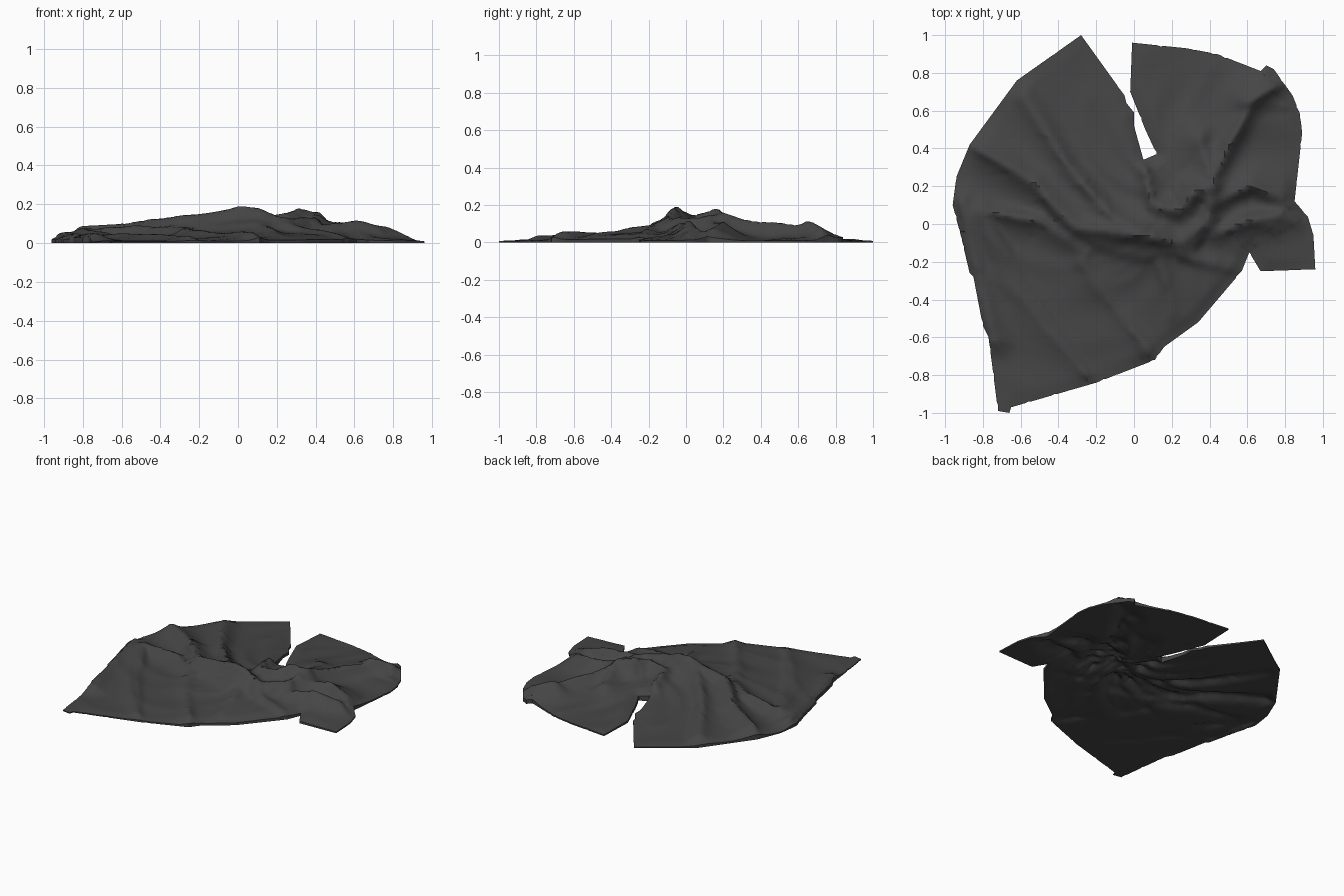
import bpy
import bmesh
import math
from mathutils import Vector, noise

default = bpy.data.objects.get("Cube")
if default:
    bpy.data.objects.remove(default, do_unlink=True)

# Single dark cloth colour
cloth = bpy.data.materials.new("charcoal_cloth")
cloth.use_nodes = True
colour = (.06, .06, .06, 1)
cloth.diffuse_color = colour
cloth.node_tree.nodes["Principled BSDF"].inputs["Base Color"].default_value = colour

# Outer edge of the crumpled sheet, with the slit at the back
OUTLINE = [
    (-.28, 1), (-.05, .68), (-.04, .64), (0, .59), (0, .52), (.05, .34),
    (.12, .37), (.06, .5), (-.02, .7), (-.01, .96), (.28, .93), (.44, .9),
    (.67, .81), (.7, .84), (.74, .82), (.84, .68), (.88, .58), (.89, .48),
    (.85, .12), (.92, .04), (.95, -.06), (.96, -.24), (.67, -.25),
    (.61, -.15), (.57, -.25), (.34, -.52), (.16, -.65), (.11, -.72),
    (-.2, -.84), (-.65, -.97), (-.66, -1), (-.72, -.99), (-.77, -.6),
    (-.8, -.54), (-.85, -.28), (-.87, -.26), (-.92, -.05), (-.96, .1),
    (-.94, .25), (-.87, .42), (-.62, .76),
]
STEP = .02
folds = []
tucks = []


def fold(left_width, right_width, *points):
    """Register a crest line; each side falls away at its own width."""
    folds.append((left_width, right_width, [Vector(p) for p in points]))


def tuck(depth, *points):
    """Register a crisp overlap: soft on the left, a sharp step on the right."""
    tucks.append((.07, .012, [Vector((x, y, depth)) for x, y in points]))


# Big collar roll sweeping round the hollow, steeper on its outside
fold(.17, .09, (-.87, .42, .07), (-.52, .2, .1), (-.3, -.02, .13),
     (.03, -.06, .19), (.25, -.1, .13), (.39, .02, .12), (.42, .2, .13),
     (.35, .45, .1))
# Inner pleats of the hollow
fold(.08, .2, (-.58, .68, .06), (-.35, .3, .1), (-.1, .03, .14), (.1, -.06, .14))
fold(.1, .12, (.05, .3, .1), (.1, .1, .13), (.24, .07, .16), (.32, .17, .19),
     (.4, .2, .15))
# Back right lobe
fold(.06, .15, (.7, .82, .06), (.55, .5, .09), (.42, .25, .12))
fold(.12, .06, (.6, .64, .11), (.8, .76, .07))
# Right side pleats and loose flap
fold(.12, .05, (.42, .1, .11), (.62, .2, .1), (.83, .1, .07))
fold(.05, .12, (.42, -.05, .08), (.6, .02, .11), (.78, .05, .08), (.95, -.03, .01))
# Front skirt pleats
fold(.05, .15, (-.8, .07, .07), (-.6, -.3, .05), (-.22, -.82, .03))
fold(.14, .06, (-.28, -.2, .08), (-.05, -.5, .045), (.1, -.71, .05))
fold(.05, .14, (.15, -.2, .09), (.2, -.48, .04))
fold(.1, .05, (.25, -.17, .1), (.57, -.25, .05))
# Left edge roll
fold(.08, .05, (-.92, .12, .065), (-.84, -.25, .06), (-.75, -.62, .08))
fold(.05, .1, (-.82, .07, .06), (-.5, .02, .09), (-.25, -.15, .09))

# Overlaps round the collar and hollow
tuck(.022, (-.53, .22), (-.42, .05), (-.2, -.12), (.05, -.18), (.3, -.14), (.42, 0))
tuck(.012, (-.6, .66), (-.42, .4), (-.2, .1), (0, -.05), (.2, -.09), (.34, -.03))
tuck(.015, (-.02, .52), (.05, .28), (.1, .05))
tuck(.015, (-.85, .4), (-.7, .33), (-.53, .22))
# Overlaps at the back right and right side
tuck(.018, (.66, .68), (.5, .42), (.43, .25), (.4, .1))
tuck(.015, (.62, .64), (.82, .62))
tuck(.015, (.43, .12), (.6, .2), (.8, .16))
tuck(.015, (.45, -.06), (.6, .02), (.72, -.02))
# Overlaps in the front skirt
tuck(.015, (-.78, .07), (-.58, .02), (-.42, .05))
tuck(.015, (-.23, -.82), (-.45, -.58), (-.7, -.25), (-.8, .03))
tuck(.015, (.1, -.7), (-.05, -.5), (-.25, -.3))
tuck(.015, (.12, -.22), (.2, -.35), (.2, -.48))


def crest_height(p, left_width, right_width, points):
    """Height a single crest gives to the cloth at p."""
    best, height = math.inf, 0
    for a, b in zip(points, points[1:]):
        along = (b - a).xy
        offset = p - a.xy
        t = max(0, min(1, offset.dot(along) / along.length_squared))
        gap = (offset - along * t).length
        if gap < best:
            best = gap
            side = along.x * offset.y - along.y * offset.x
            # Blend the two widths round the ends of the crest
            lean = side / (along.length * gap + .0001)
            width = right_width + (left_width - right_width) * (lean + 1) / 2
            height = (a.z + (b.z - a.z) * t) * math.exp(-max(0, gap - .008) / width)
    return height


def edge_distance(p):
    best = math.inf
    for a, b in zip(OUTLINE, OUTLINE[1:] + OUTLINE[:1]):
        a, b = Vector(a), Vector(b)
        t = max(0, min(1, (p - a).dot(b - a) / (b - a).length_squared))
        best = min(best, (p - a - (b - a) * t).length)
    return best


def ripple(p):
    """Fine creases that swirl round the hollow."""
    q = p - Vector((.22, .15))
    r = q.length
    swirl = math.atan2(q.y, q.x) + r
    n = noise.noise(Vector((math.cos(swirl) * 3, math.sin(swirl) * 3, r * 2)))
    return 1 - 2 * abs(n)


def drape(p):
    """Cloth height: body mound, tented over the folds, stepped by the tucks."""
    mound = .015 + .06 * math.exp(-(p - Vector((.1, .05))).length_squared / .3)
    heights = [crest_height(p, *f) for f in folds] + [mound]
    z = sum(h ** 6 for h in heights) ** (1 / 6)
    rim = min(1, edge_distance(p) / .06)
    z = z * (.5 + .5 * rim) + .01 * rim * (ripple(p) - .6)
    z += rim * (max(crest_height(p, *t) for t in tucks) - .004)
    return max(.005, min(.2, z))


def underside(p):
    """Shallow tucks hidden below the drape."""
    top = drape(p)
    return min(top - .005, max(0, .45 * (top - .03) * (.5 + ripple(p))))


def cut_pattern():
    """Flat sheet in the shape of the outline, diced into a fine mesh."""
    bm = bmesh.new()
    bm.faces.new([bm.verts.new((x, y, 0)) for x, y in OUTLINE])
    bmesh.ops.triangulate(bm, faces=bm.faces[:])
    for axis in (Vector((1, 0, 0)), Vector((0, 1, 0))):
        for i in range(1, int(2 / STEP)):
            bmesh.ops.bisect_plane(
                bm, geom=bm.verts[:] + bm.edges[:] + bm.faces[:],
                plane_co=axis * (i * STEP - 1), plane_no=axis, dist=.0001)
    # Weld slivers so the shading stays clean
    bmesh.ops.remove_doubles(bm, verts=bm.verts[:], dist=STEP / 4)
    bmesh.ops.triangulate(bm, faces=bm.faces[:])
    return bm


def build_sheet(name, bm, height, hem):
    """Lift a flat sheet to the height rule and finish it as an object."""
    for v in bm.verts:
        v.co.z = height(v.co.xy)
    bmesh.ops.smooth_vert(bm, verts=bm.verts[:], factor=.5, use_axis_z=True)
    if hem:
        # Turn the edge down to the ground
        rim = [e for e in bm.edges if e.is_boundary]
        made = bmesh.ops.extrude_edge_only(bm, edges=rim)["geom"]
        for v in made:
            if isinstance(v, bmesh.types.BMVert):
                v.co.z = 0
    bmesh.ops.recalc_face_normals(bm, faces=bm.faces[:])
    mesh = bpy.data.meshes.new(name)
    bm.to_mesh(mesh)
    bm.free()
    mesh.materials.append(cloth)
    obj = bpy.data.objects.new(name, mesh)
    bpy.context.collection.objects.link(obj)
    bpy.ops.object.select_all(action="DESELECT")
    obj.select_set(True)
    bpy.context.view_layer.objects.active = obj
    bpy.ops.object.shade_smooth_by_angle(angle=math.radians(50))


pattern = cut_pattern()
lining = pattern.copy()
build_sheet("draped_cloth", pattern, drape, True)
build_sheet("tucked_underside", lining, underside, False)
